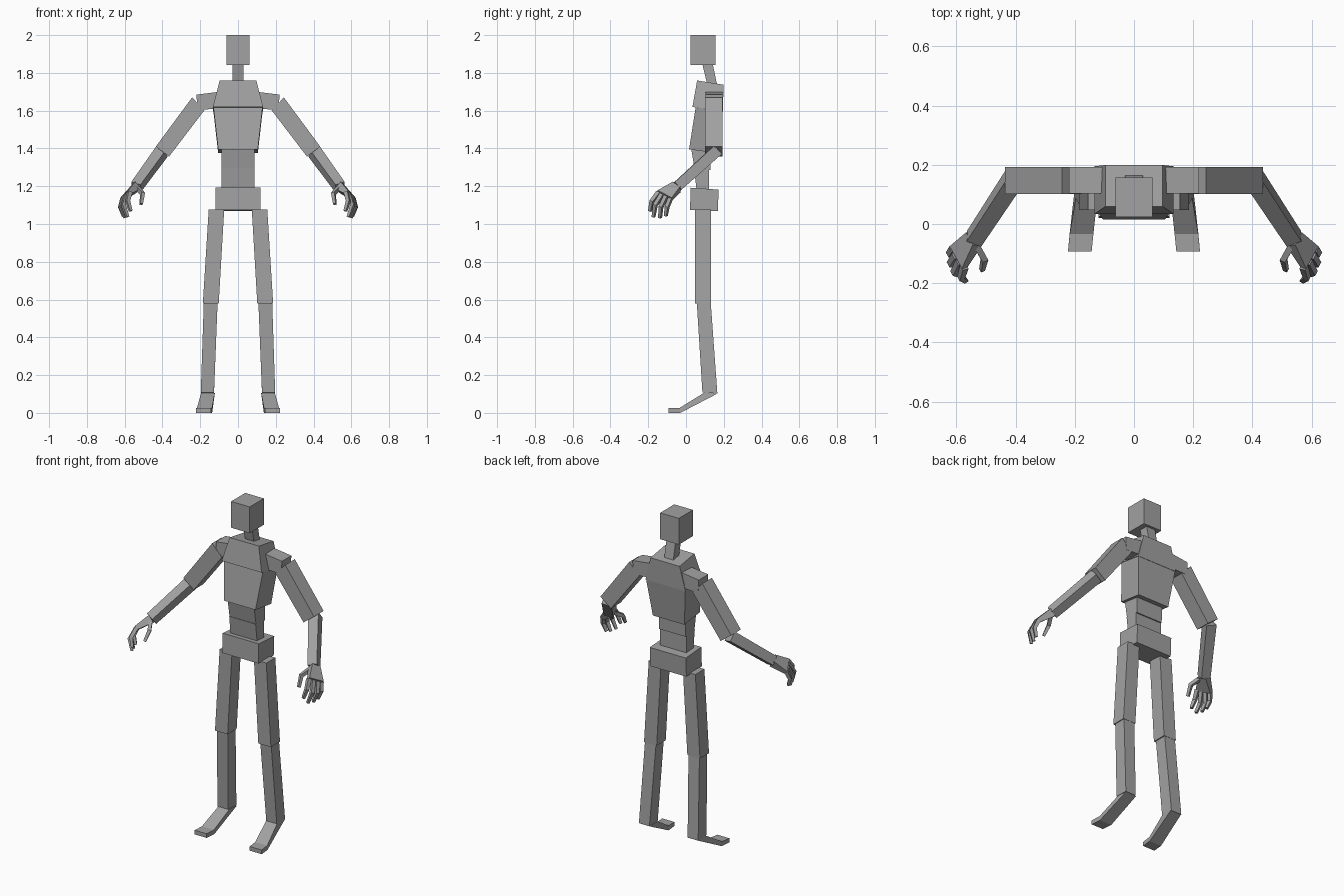
import bpy, bmesh, math
from mathutils import Vector, Matrix

if "Cube" in bpy.data.objects:
    bpy.data.objects.remove(bpy.data.objects["Cube"])

grey = bpy.data.materials.new("mid_grey")
grey.diffuse_color = (0.36, 0.36, 0.36, 1)
grey.use_nodes = True
grey.node_tree.nodes["Principled BSDF"].inputs["Base Color"].default_value = grey.diffuse_color


def loft(name, rings, side=1):
    """Skin a row of four-point rings and cap both ends."""
    bm = bmesh.new()
    rows = [[bm.verts.new((p[0] * side, p[1], p[2])) for p in r] for r in rings]
    for a, b in zip(rows, rows[1:]):
        for i in range(4):
            j = (i + 1) % 4
            bm.faces.new((a[i], a[j], b[j], b[i]))
    bm.faces.new(rows[0])
    bm.faces.new(rows[-1])
    bmesh.ops.recalc_face_normals(bm, faces=bm.faces[:])
    mesh = bpy.data.meshes.new(name)
    bm.to_mesh(mesh)
    bm.free()
    mesh.materials.append(grey)
    obj = bpy.data.objects.new(name, mesh)
    bpy.context.collection.objects.link(obj)
    return obj


def block(name, levels, side=1):
    """Each level: x range, then front and back points in (y, z)."""
    rings = []
    for x0, x1, (yf, zf), (yb, zb) in levels:
        rings.append([(x0, yf, zf), (x1, yf, zf), (x1, yb, zb), (x0, yb, zb)])
    loft(name, rings, side)


def plate(name, profile, y0, y1, side=1):
    """Extrude an (x, z) outline from y0 to y1."""
    loft(name, [[(x, y, z) for x, z in profile] for y in (y0, y1)], side)


def limb(name, path, widths, ref, side=1, roll=0, flat=1):
    """Square section swept along a path."""
    pts = [Vector(p) for p in path]
    rings = []
    for i, p in enumerate(pts):
        d = (pts[min(i + 1, len(pts) - 1)] - pts[max(i - 1, 0)]).normalized()
        u = d.cross(Vector(ref)).normalized()
        v = d.cross(u)
        turn = Matrix.Rotation(roll, 3, d)
        u, v = turn @ u * widths[i] / 2, turn @ v * widths[i] * flat / 2
        rings.append([p + u + v, p - u + v, p - u - v, p + u - v])
    loft(name, rings, side)


# Head, neck and torso
block("head", [(-.062, .062, (.023, 1.842), (.157, 1.842)),
               (-.062, .062, (.023, 2.0), (.157, 2.0))])
block("neck", [(-.03, .03, (.112, 1.74), (.166, 1.73)),
               (-.03, .03, (.087, 1.845), (.142, 1.845))])
block("upper_chest", [(-.133, .133, (.034, 1.62), (.195, 1.595)),
                      (-.097, .097, (.059, 1.76), (.199, 1.737))])
block("lower_chest", [(-.105, .105, (.016, 1.395), (.165, 1.375)),
                      (-.13, .13, (.051, 1.617), (.193, 1.595))])
block("upper_waist", [(-.088, .088, (.045, 1.295), (.13, 1.285)),
                      (-.088, .088, (.027, 1.40), (.132, 1.39))])
block("lower_waist", [(-.088, .088, (.056, 1.18), (.122, 1.18)),
                      (-.088, .088, (.042, 1.295), (.122, 1.288))])
block("pelvis", [(-.12, .12, (.021, 1.075), (.168, 1.068)),
                 (-.12, .12, (.025, 1.192), (.173, 1.182))])

for side, tag in ((1, "left"), (-1, "right")):
    # Legs and feet
    block(tag + "_thigh", [(.102, .186, (.047, .58), (.133, .58)),
                           (.073, .155, (.047, 1.077), (.133, 1.077))], side)
    block(tag + "_shin", [(.127, .197, (.087, .107), (.166, .103)),
                          (.108, .181, (.057, .585), (.131, .585))], side)
    block(tag + "_foot", [(.123, .195, (.095, .106), (.164, .101)),
                          (.137, .217, (-.033, .027), (-.03, 0)),
                          (.143, .223, (-.093, .025), (-.093, 0))], side)
    # Shoulders and upper arms
    plate(tag + "_shoulder", [(.10, 1.70), (.22, 1.685), (.215, 1.605), (.10, 1.61)],
          .103, .193, side)
    plate(tag + "_upper_arm", [(.243, 1.67), (.435, 1.41), (.365, 1.357), (.178, 1.602)],
          .101, .192, side)
    # Forearm
    limb(tag + "_forearm", [(.402, .16, 1.385), (.54, -.05, 1.195)], [.06, .054],
         (0, 0, 1), side, math.radians(20))
    # Palm widens toward the knuckles
    across = Vector((.040, .072, -.038))
    wrist, knuckle = Vector((.54, -.05, 1.195)), Vector((.594, -.113, 1.15))
    normal = across.cross(knuckle - wrist).normalized()
    loft(tag + "_palm", [[c + across * a * w + normal * b * t
                          for a, b in ((1, 1), (-1, 1), (-1, -1), (1, -1))]
                         for c, w, t in ((wrist, .29, .024), (knuckle, .52, .012))], side)
    # Fingers and thumb
    digits = {
        "index_finger": [(.573, -.145, 1.167), (.584, -.181, 1.12), (.568, -.191, 1.068)],
        "middle_finger": [(.588, -.127, 1.157), (.607, -.163, 1.10), (.585, -.172, 1.037)],
        "ring_finger": [(.601, -.106, 1.147), (.619, -.133, 1.09), (.597, -.137, 1.033)],
        "little_finger": [(.610, -.083, 1.135), (.622, -.10, 1.09), (.605, -.107, 1.043)],
        "thumb": [(.533, -.070, 1.190), (.505, -.120, 1.160), (.513, -.155, 1.105)],
    }
    for digit, path in digits.items():
        limb(tag + "_" + digit, path, [.022, .020, .015], across, side)
